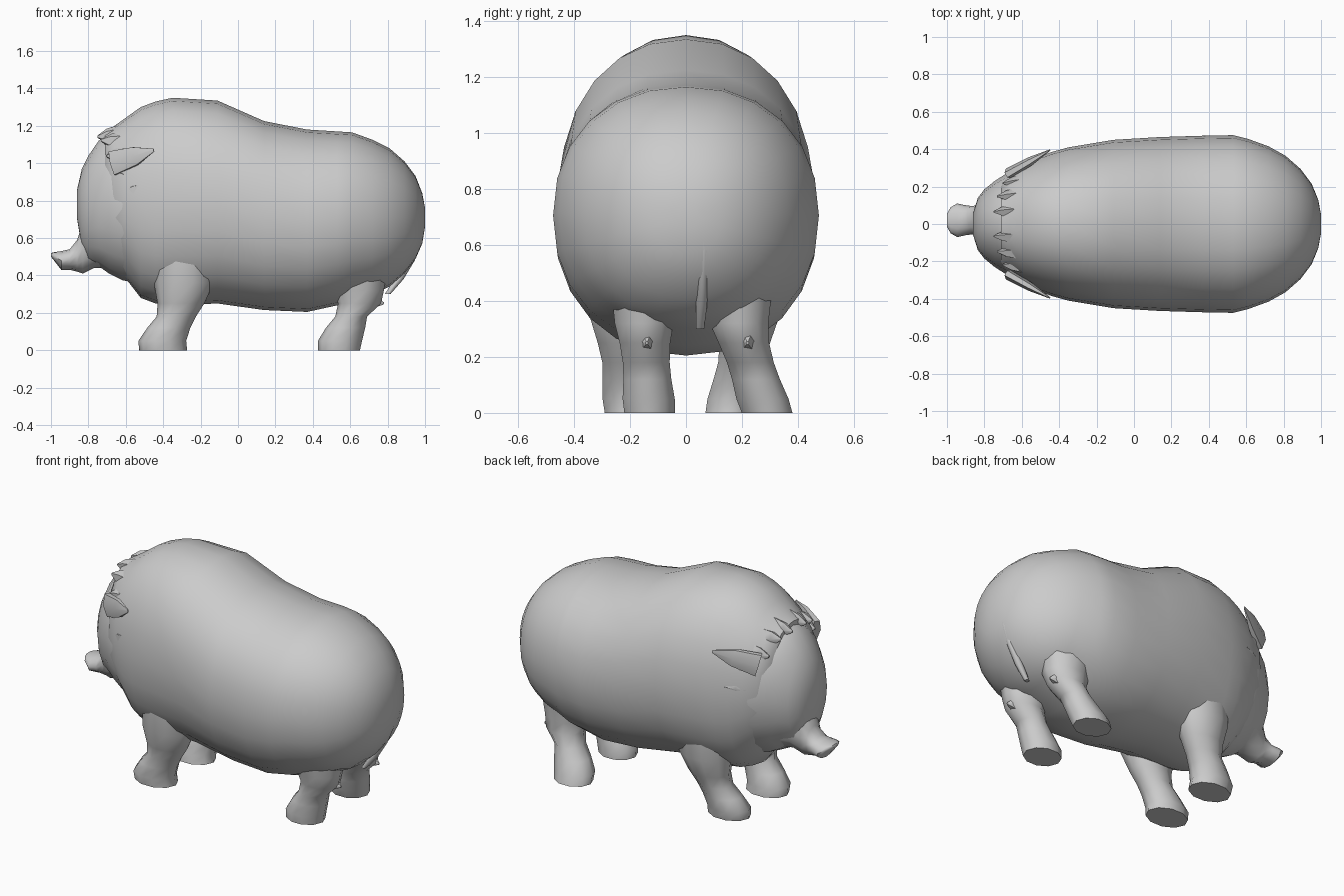
import bpy, bmesh
from math import sin, cos, pi, radians
from mathutils import Vector

cube = bpy.data.objects.get("Cube")
if cube:
    bpy.data.objects.remove(cube)

grey = bpy.data.materials.new("plain grey")
grey.use_nodes = True
grey.diffuse_color = (0.6, 0.6, 0.6, 1)
grey.node_tree.nodes["Principled BSDF"].inputs["Base Color"].default_value = (0.6, 0.6, 0.6, 1)


def finish(bm, name, angle=50):
    bmesh.ops.recalc_face_normals(bm, faces=bm.faces)
    mesh = bpy.data.meshes.new(name)
    bm.to_mesh(mesh)
    bm.free()
    mesh.materials.append(grey)
    obj = bpy.data.objects.new(name, mesh)
    bpy.context.collection.objects.link(obj)
    bpy.ops.object.select_all(action='DESELECT')
    obj.select_set(True)
    bpy.context.view_layer.objects.active = obj
    bpy.ops.object.shade_smooth_by_angle(angle=radians(angle))
    return obj


def loft(name, rings, sides, power=1.0, angle=50):
    """Skin rings given as (centre, half axis a, half axis b)."""
    def swell(v):
        return abs(v) ** power * (1 if v > 0 else -1)
    bm = bmesh.new()
    loops = []
    for c, a, b in rings:
        loops.append([bm.verts.new(c + a * swell(cos(2 * pi * i / sides))
                                   + b * swell(sin(2 * pi * i / sides)))
                      for i in range(sides)])
    for lo, hi in zip(loops, loops[1:]):
        for i in range(sides):
            j = (i + 1) % sides
            bm.faces.new((lo[i], lo[j], hi[j], hi[i]))
    bm.faces.new(loops[0])
    bm.faces.new(loops[-1])
    return finish(bm, name, angle)


def along_x(profile, y=0.0):
    """Rings from (x, bottom, top, half width)."""
    return [(Vector((x, y, (lo + hi) / 2)), Vector((0, w, 0)), Vector((0, 0, (hi - lo) / 2)))
            for x, lo, hi, w in profile]


def along_z(profile):
    """Rings from (x, y, z, x radius, y radius)."""
    return [(Vector((x, y, z)), Vector((rx, 0, 0)), Vector((0, ry, 0)))
            for x, y, z, rx, ry in profile]


def spike(name, base, tip, radius, squash, sides=6):
    """Flattened cone from base to tip."""
    base, tip = Vector(base), Vector(tip)
    d = tip - base
    side = d.cross(Vector((0, 0, 1))).normalized()
    up = side.cross(d).normalized()
    rings = [(base + d * t, side * radius * squash * r, up * radius * r)
             for t, r in ((0, 1), (0.55, 0.75), (1, 0.12))]
    return loft(name, rings, sides)


# Barrel body with shoulder hump and round rump
loft("body", along_x([
    (-0.71, 0.55, 1.17, 0.22), (-0.66, 0.44, 1.20, 0.28), (-0.59, 0.37, 1.25, 0.325),
    (-0.52, 0.28, 1.30, 0.355), (-0.44, 0.25, 1.33, 0.385), (-0.35, 0.24, 1.35, 0.41),
    (-0.11, 0.25, 1.335, 0.45), (0.14, 0.215, 1.225, 0.465), (0.37, 0.205, 1.18, 0.472),
    (0.53, 0.24, 1.17, 0.475), (0.61, 0.27, 1.165, 0.455), (0.72, 0.30, 1.125, 0.415),
    (0.81, 0.34, 1.08, 0.365), (0.89, 0.41, 1.01, 0.295), (0.95, 0.49, 0.93, 0.215),
    (0.985, 0.57, 0.84, 0.13), (1.0, 0.66, 0.76, 0.05)]), 24, 0.92)

# Head with domed face, then the narrow snout with flared nose
loft("head", along_x([
    (-0.50, 0.35, 1.20, 0.33), (-0.62, 0.375, 1.19, 0.305), (-0.69, 0.41, 1.16, 0.265),
    (-0.745, 0.45, 1.12, 0.23), (-0.80, 0.47, 1.04, 0.185), (-0.835, 0.55, 0.97, 0.14),
    (-0.86, 0.70, 0.86, 0.06)]), 16)
loft("snout", along_x([
    (-0.70, 0.44, 0.78, 0.17), (-0.77, 0.44, 0.74, 0.125), (-0.83, 0.41, 0.68, 0.09),
    (-0.86, 0.42, 0.59, 0.075), (-0.90, 0.43, 0.54, 0.08), (-0.945, 0.43, 0.53, 0.09),
    (-0.98, 0.475, 0.525, 0.07), (-1.0, 0.50, 0.52, 0.035)], 0.02), 12)

# Legs: foot and thigh positions across the body differ on each side
FRONT = ((-0.40, 0, 0.128, 0.095), (-0.405, 0.05, 0.128, 0.098), (-0.37, 0.12, 0.115, 0.09),
         (-0.33, 0.18, 0.105, 0.085), (-0.305, 0.25, 0.125, 0.095),
         (-0.29, 0.36, 0.16, 0.125), (-0.28, 0.55, 0.17, 0.12))
HIND = ((0.54, 0, 0.112, 0.095), (0.545, 0.05, 0.118, 0.098), (0.575, 0.12, 0.105, 0.09),
        (0.605, 0.18, 0.085, 0.088), (0.65, 0.25, 0.115, 0.095),
        (0.645, 0.32, 0.135, 0.11), (0.64, 0.50, 0.17, 0.13))
for name, shape, foot_y, hip_y in (("front_right_leg", FRONT, -0.20, -0.23),
                                   ("front_left_leg", FRONT, 0.16, 0.22),
                                   ("hind_right_leg", HIND, -0.13, -0.15),
                                   ("hind_left_leg", HIND, 0.29, 0.19)):
    rings = []
    for x, z, rx, ry in shape:
        t = min(1, z / 0.3)
        rings.append((x, foot_y + (hip_y - foot_y) * t, z, rx, ry))
    loft(name, along_z(rings), 10)

# Heel spurs on the hind legs
for s, y in (("right", -0.14), ("left", 0.22)):
    spike("heel_" + s, (0.68, y, 0.27), (0.78, y, 0.25), 0.05, 0.9)

# Thin tail hanging down the rump
loft("tail", along_z([
    (0.975, 0.06, 0.66, 0.02, 0.03), (0.96, 0.065, 0.58, 0.025, 0.025),
    (0.92, 0.06, 0.48, 0.025, 0.02), (0.86, 0.055, 0.38, 0.025, 0.02),
    (0.80, 0.05, 0.30, 0.015, 0.015)]), 8)

# Ears and the ragged mane edge, mirrored across the body
for s, side in ((-1, "right"), (1, "left")):
    spike("ear_" + side, (-0.67, s * 0.27, 1.00), (-0.45, s * 0.395, 1.07), 0.075, 0.4)
    for k in range(9):
        a = radians(12 + k * 16)
        x = -0.69 + 0.19 * min(1, 1 - cos(a))
        y, z = s * 0.33 * sin(a), 0.76 + 0.40 * cos(a)
        spike("mane_tuft_" + side, (x + 0.05, y, z),
              (x - 0.065, y * 0.95, z - 0.01 + 0.02 * (k % 2)), 0.055, 0.7, 5)
